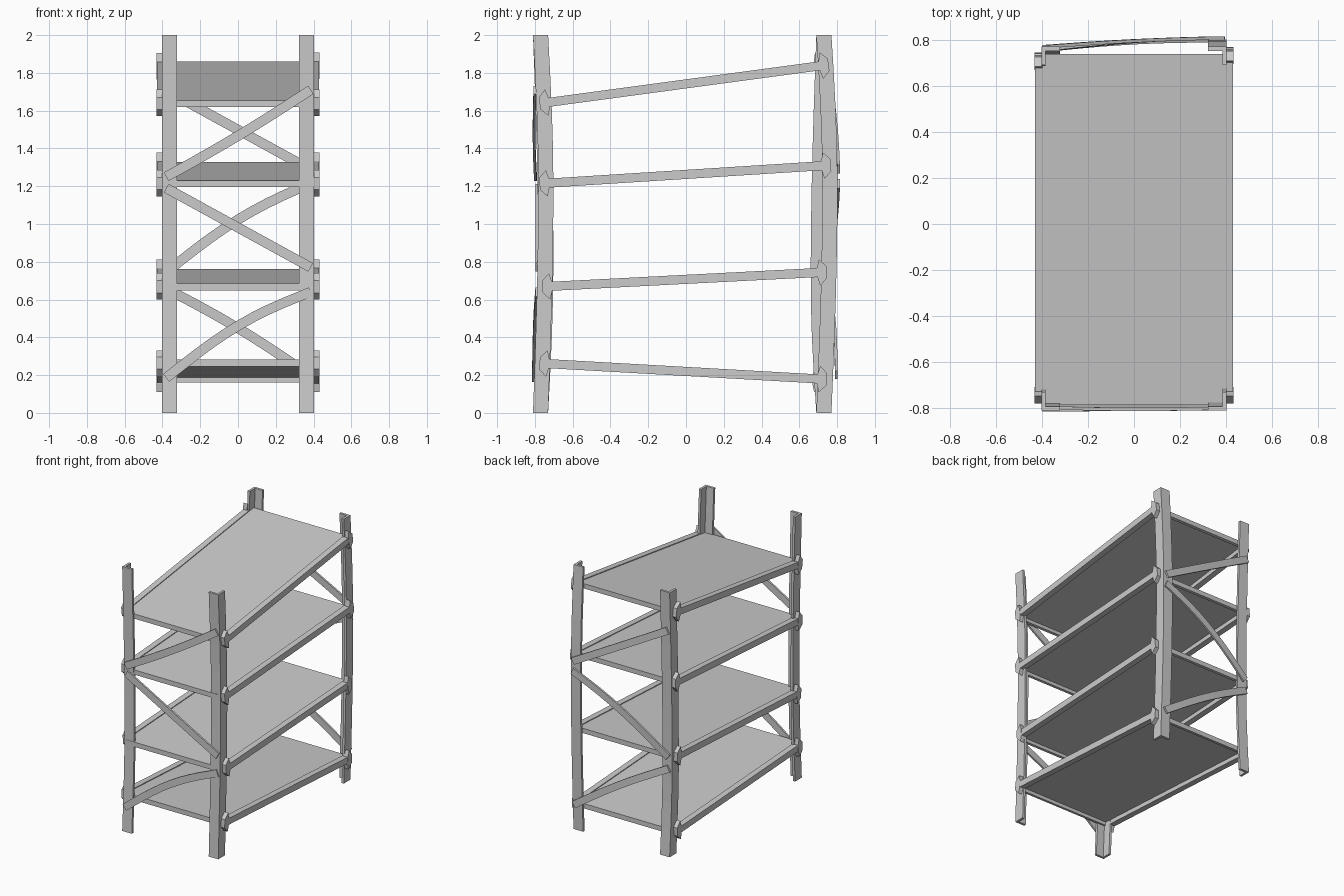
import bpy, bmesh, math
from mathutils import Vector

if "Cube" in bpy.data.objects:
    bpy.data.objects.remove(bpy.data.objects["Cube"])


def loft(name, sections):
    """Skin a closed solid through equal-sized rings of points."""
    bm = bmesh.new()
    rings = [[bm.verts.new(p) for p in s] for s in sections]
    n = len(rings[0])
    for a, b in zip(rings, rings[1:]):
        for i in range(n):
            j = (i + 1) % n
            bm.faces.new((a[i], a[j], b[j], b[i]))
    bm.faces.new(rings[0])
    bm.faces.new(rings[-1])
    bmesh.ops.recalc_face_normals(bm, faces=bm.faces)
    me = bpy.data.meshes.new(name)
    bm.to_mesh(me)
    bm.free()
    ob = bpy.data.objects.new(name, me)
    bpy.context.collection.objects.link(ob)
    return ob


def bend(z, peak, amount):
    """Smooth sideways bow of a post, zero at both ends."""
    t = z / (2 * peak) if z < peak else 0.5 + (z - peak) / (2 * (2 - peak))
    return amount * math.sin(math.pi * t)


# bent angle-iron posts: (x side, y side, outer y, bow height, bow amount)
posts = {
    "front_left_post": (-1, -1, -0.81, 0.8, 0.028),
    "front_right_post": (1, -1, -0.81, 1.2, 0.028),
    "back_left_post": (-1, 1, 0.77, 0.7, -0.03),
    "back_right_post": (1, 1, 0.77, 1.2, 0.032),
}
W, T = 0.08, 0.018
ell = [(0, 0), (W, 0), (W, T), (T, T), (T, W), (0, W)]
for name, (sx, sy, y0, peak, amt) in posts.items():
    loft(name, [[(sx * (0.402 - u), y0 + bend(z, peak, amt) - sy * v, z) for u, v in ell]
                for z in [0.2 * i for i in range(11)]])

# tilted shelves: front z, back z, right beam front end, right beam back end
shelves = [(0.26, 0.18, -0.775, 0.745), (0.67, 0.743, -0.76, 0.745),
           (1.217, 1.307, -0.775, 0.767), (1.645, 1.836, -0.775, 0.755)]
for k, (zf, zb, yf, yb) in enumerate(shelves, 1):
    slope = (zb - zf) / 1.42
    level = lambda y: zf + (y + 0.72) * slope

    def bar(name, x0, x1, y0, y1, lo, hi):
        prof = [(y0, level(y0) + lo), (y1, level(y1) + lo),
                (y1, level(y1) + hi), (y0, level(y0) + hi)]
        loft(name, [[(x, y, z) for y, z in prof] for x in (x0, x1)])

    # deck and cross rails
    bar(f"shelf_panel_{k}", -0.39, 0.39, -0.775, 0.73, 0.008, 0.018)
    bar(f"shelf_front_rail_{k}", -0.385, 0.385, -0.785, -0.765, -0.018, 0.018)
    bar(f"shelf_back_rail_{k}", -0.385, 0.385, 0.715, 0.737, -0.018, 0.018)

    # side beams with pointed end brackets
    for side, s, back in (("left", -1, yb - 0.025), ("right", 1, yb)):
        bar(f"{side}_beam_{k}", s * 0.385, s * 0.43, yf + 0.02, back - 0.02, -0.024, 0.024)
        for end, d, ye in (("front", -1, yf), ("back", 1, back)):
            prof = [(0, -0.032), (0, 0.032), (0.038, 0.07), (0.05, 0.026),
                    (0.05, -0.026), (0.038, -0.07)]
            a = math.atan(slope)
            pts = []
            for u, v in prof:
                y = ye - d * u
                pts.append((y - v * math.sin(a), level(y) + v))
            loft(f"{side}_{end}_bracket_{k}",
                 [[(x, y, z) for y, z in pts] for x in (s * 0.398, s * 0.432)])


def brace(name, x0, z0, x1, z1, y0, y1, zbow, ybow):
    """Flat strip from post to post, bowed in z and y."""
    p, q = Vector((x0, y0, z0)), Vector((x1, y1, z1))
    n = 10
    path = []
    for i in range(n + 1):
        t = i / n
        b = math.sin(math.pi * t)
        path.append(p.lerp(q, t) + Vector((0, ybow * b, zbow * b)))
    secs = []
    for i, c in enumerate(path):
        d = path[min(i + 1, n)] - path[max(i - 1, 0)]
        w = Vector((-d.z, 0, d.x)).normalized() * 0.026
        h = Vector((0, 0.007, 0))
        secs.append([c - w - h, c + w - h, c + w + h, c - w + h])
    loft(name, secs)


# diagonal braces on the two end frames
brace("front_lower_brace", -0.38, 0.185, 0.385, 0.64, -0.808, -0.79, 0.05, -0.003)
brace("front_middle_brace", -0.38, 1.19, 0.385, 0.77, -0.79, -0.79, 0, 0)
brace("front_upper_brace", -0.38, 1.25, 0.385, 1.71, -0.797, -0.80, -0.012, -0.006)
brace("back_lower_brace", -0.385, 0.66, 0.38, 0.20, 0.755, 0.795, 0.02, 0.012)
brace("back_middle_brace", -0.38, 0.745, 0.385, 1.215, 0.755, 0.808, 0.045, 0.012)
brace("back_upper_brace", -0.385, 1.71, 0.38, 1.29, 0.77, 0.808, 0, 0.006)
